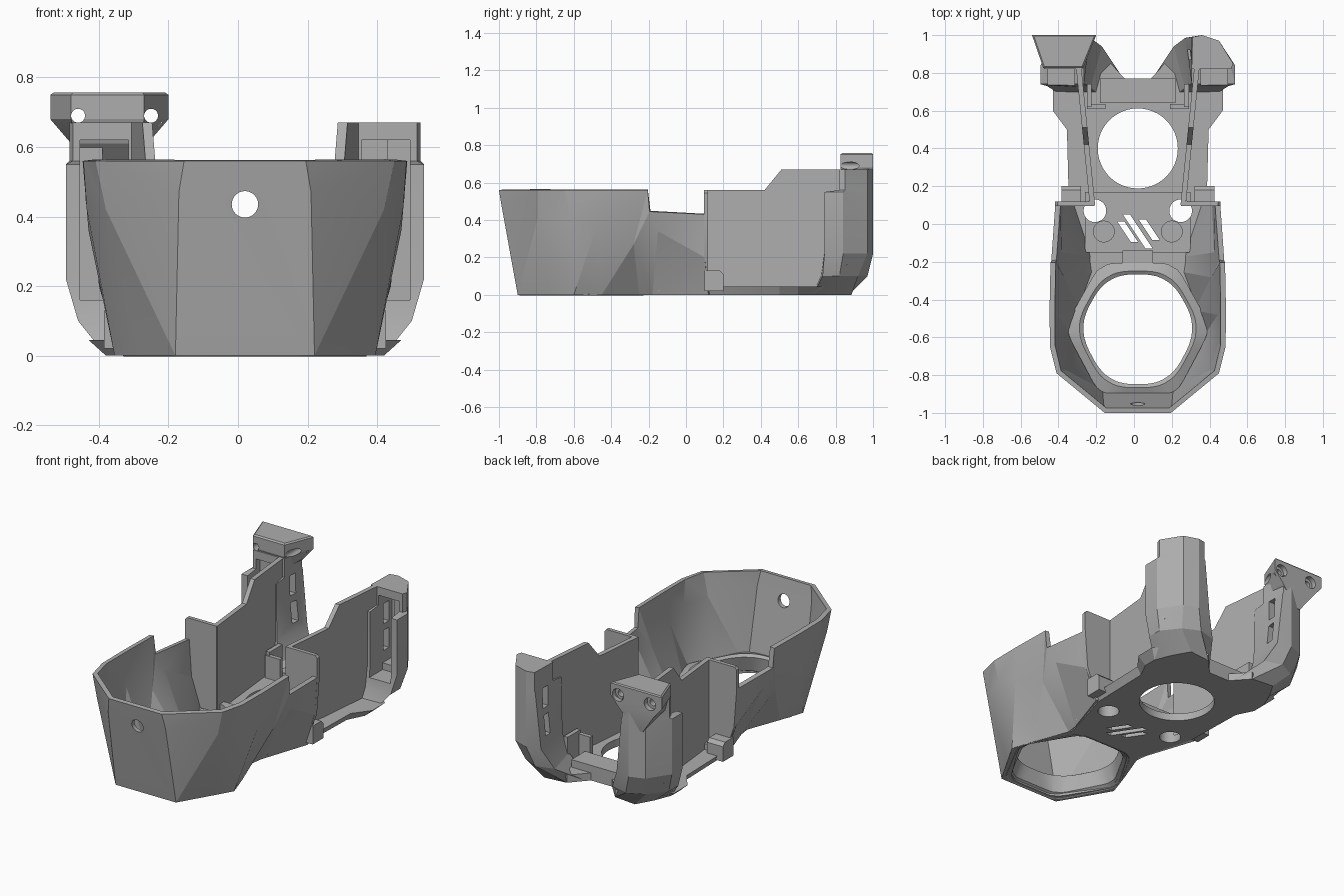
import bpy, bmesh
from math import pi
from mathutils import Vector

cube = bpy.data.objects.get("Cube")
if cube:
    bpy.data.objects.remove(cube)

CX = 0.02  # the body's centre line
mat = bpy.data.materials.new("grey plastic")
mat.use_nodes = True
GREY = (0.42, 0.42, 0.42, 1)
mat.diffuse_color = GREY
mat.node_tree.nodes["Principled BSDF"].inputs["Base Color"].default_value = GREY


def finish(bm, name):
    me = bpy.data.meshes.new(name)
    bm.to_mesh(me)
    bm.free()
    ob = bpy.data.objects.new(name, me)
    bpy.context.collection.objects.link(ob)
    me.materials.append(mat)
    return ob


def apply(ob, kind, **settings):
    m = ob.modifiers.new(kind, kind)
    for key, value in settings.items():
        setattr(m, key, value)
    bpy.context.view_layer.objects.active = ob
    bpy.ops.object.modifier_apply(modifier=m.name)


def cut(ob, cutter):
    cutter.hide_render = True
    apply(ob, "BOOLEAN", operation="DIFFERENCE", object=cutter, solver="EXACT")
    bpy.data.objects.remove(cutter)


def loft(name, rings, closed=True, caps=True):
    """Skin rings of equal point count."""
    bm = bmesh.new()
    vs = [[bm.verts.new(p) for p in ring] for ring in rings]
    n = len(vs[0])
    for a, b in zip(vs, vs[1:]):
        for i in range(n if closed else n - 1):
            j = (i + 1) % n
            bm.faces.new((a[i], a[j], b[j], b[i]))
    if caps:
        bm.faces.new(vs[0])
        bm.faces.new(vs[-1])
        bmesh.ops.recalc_face_normals(bm, faces=bm.faces[:])
    return finish(bm, name)


def prism(name, pts, lo, hi, axis=2):
    """Extrude a 2D outline along an axis."""
    def place(p, h):
        q = list(p)
        q.insert(axis, h)
        return q
    return loft(name, [[place(p, lo) for p in pts], [place(p, hi) for p in pts]])


def box(name, x0, x1, y0, y1, z0, z1):
    return prism(name, [(x0, y0), (x1, y0), (x1, y1), (x0, y1)], z0, z1)


def cylinder(name, centre, r, depth, axis="Z"):
    rot = (pi / 2, 0, 0) if axis == "Y" else (0, 0, 0)
    bpy.ops.mesh.primitive_cylinder_add(vertices=48, radius=r, depth=depth, location=centre, rotation=rot)
    ob = bpy.context.object
    ob.name = name
    ob.data.materials.append(mat)
    return ob


def both(half):
    """Mirror a half outline, front to back, into a closed loop."""
    return [(CX + u, y) for u, y in half] + [(CX - u, y) for u, y in reversed(half)]


def round_corners(pts, t, steps=3):
    for _ in range(steps):
        new = []
        for p, q in zip(pts, pts[1:] + pts[:1]):
            p, q = Vector(p), Vector(q)
            new += [p.lerp(q, t), p.lerp(q, 1 - t)]
        pts = new
    return [tuple(p) for p in pts]


# Faceted front tub, open at the back
top = [(.175, -1, .56), (.43, -.79, .56), (.465, -.65, .56), (.467, -.45, .56),
       (.462, -.205, .56), (.458, -.195, .445), (.437, .1, .43)]
mid = [(.19, -.985, .47), (.40, -.79, .42), (.455, -.62, .42), (.45, -.48, .36),
       (.415, -.28, .27), (.43, -.15, .34), (.42, .1, .2)]
low = [(.2, -.9, 0), (.30, -.73, 0), (.375, -.6, 0), (.325, -.45, 0),
       (.25, -.25, 0), (.26, -.18, 0), (.36, .12, 0)]


def strip(row):
    return [(CX - u, y, z) for u, y, z in reversed(row)] + [(CX + u, y, z) for u, y, z in row]


tub = loft("front_tub", [strip(low), strip(mid), strip(top)], closed=False, caps=False)
bm = bmesh.new()
bm.from_mesh(tub.data)
bm.normal_update()
bm.faces.ensure_lookup_table()
if bm.faces[len(low) - 1].normal.y > 0:
    bmesh.ops.reverse_faces(bm, faces=bm.faces[:])
bmesh.ops.triangulate(bm, faces=bm.faces[:])
bm.to_mesh(tub.data)
bm.free()
apply(tub, "SOLIDIFY", thickness=.028, offset=-1)
cut(tub, cylinder("cutter", (CX, -.96, .435), .038, .3, "Y"))

# Base plate with a flared edge
base_low = [(.2, -.9), (.37, -.6), (.24, -.22), (.34, .12), (.35, .5), (.40, .6), (.40, .68),
            (.33, .8), (.16, .87), (.07, .77)]
base_top = [(.2, -.89), (.375, -.6), (.25, -.22), (.365, .12), (.375, .5), (.45, .6), (.45, .72),
            (.34, .8), (.16, .87), (.07, .77)]
base = loft("base_plate", [[(x, y, 0) for x, y in both(base_low)],
                           [(x, y, .045) for x, y in both(base_top)]])
deck = box("centre_deck", CX - .28, CX + .28, -.15, .17, .02, .08)
hexagon = both([(.16, -.87), (.36, -.55), (.17, -.23)])
cut(base, prism("cutter", round_corners(hexagon, .1), -.1, .2))
cut(base, cylinder("cutter", (CX, .4, 0), .212, .5))
for part in (base, deck):
    for s in (-1, 1):
        cut(part, cylinder("cutter", (CX + s * .227, .07, 0), .06, .5))
    for dx, dy, h in ((-.055, -.04, .6), (.0, -.04, 1), (.06, -.03, .6)):
        a, b = (CX + dx - .06 * h, dy + .09 * h), (CX + dx + .06 * h, dy - .09 * h)
        cut(part, prism("cutter", [(a[0] - .019, a[1]), (a[0] + .019, a[1]),
                                   (b[0] + .019, b[1]), (b[0] - .019, b[1])], -.1, .2))
for s in (-1, 1):
    cut(deck, cylinder("cutter", (CX + s * .18, -.04, .09), .055, .06))
box("deck_tab", CX - .08, CX + .08, -.25, -.14, .02, .1)
box("rear_bar", CX - .2, CX + .2, .64, .77, .02, .09)

# Funnel around the front opening
inner = both([(.17, -.86), (.335, -.55), (.17, -.255)])


def funnel_ring(k, z, t):
    return [(CX + (x - CX) * k, -.55 + (y + .55) * k, z) for x, y in round_corners(inner, t)]


funnel = loft("front_funnel", [funnel_ring(1.1, .0, .1), funnel_ring(1, .02, .12), funnel_ring(.97, .11, .22),
                               funnel_ring(1.02, .12, .2), funnel_ring(1.16, .1, .12)], caps=False)
apply(funnel, "SOLIDIFY", thickness=.006, offset=0)

# Parts repeated on both sides
post_rings = [
    (0, [(.2, .68), (.09, .79), (.16, .87), (.3, .885), (.36, .78), (.40, .68)]),
    (.1, [(.25, .72), (.19, .94), (.3, .97), (.40, .92), (.48, .82), (.48, .73)]),
    (.22, [(.28, .74), (.25, .985), (.34, 1), (.43, .97), (.515, .84), (.515, .74)]),
    (.55, [(.285, .74), (.285, .99), (.34, 1), (.43, .97), (.515, .84), (.515, .74)]),
    (.56, [(.285, .82), (.29, .99), (.34, 1), (.43, .97), (.505, .85), (.495, .82)]),
    (.67, [(.285, .82), (.29, .99), (.34, 1), (.43, .97), (.505, .85), (.495, .82)])]

for s, side in ((1, "left"), (-1, "right")):
    def X(u):
        return CX + s * u

    # Stepped side panel, leaning outward towards the rear
    outline = [(.1, .03), (.84, .03), (.84, .67), (.51, .67), (.42, .56), (.1, .56)]

    def lean(off):
        return [(X(.226 + off + (y - .1) * .1), y, z) for y, z in outline]
    loft(side + "_side_panel", [lean(0), lean(.028)])

    # Bulkhead closing the tub beside the panel
    prism(side + "_bulkhead", [(X(u), z) for u, z in (
        (.23, .03), (.36, .03), (.42, .2), (.438, .43), (.438, .545), (.425, .56), (.23, .56))],
        .095, .118, axis=1)
    prism(side + "_step", [(y, z) for y, z in ((.1, .02), (.2, .02), (.2, .11), (.18, .13), (.1, .13))],
          X(.30), X(.405), axis=0)

    # Hollow rear post with a front window and inner slots
    post = loft(side + "_rear_post", [[(X(u), y, z) for u, y in ring] for z, ring in post_rings])
    cut(post, box("cutter", X(.335), X(.475), .6, .86, .16, .62))
    cut(post, box("cutter", X(.335), X(.41), .6, .95, .2, .62))
    for z in (.27, .43):
        cut(post, box("cutter", X(.1), X(.37), .87, .92, z, z + .12))

    # Small clip standing beside the rear bar
    box(side + "_clip", X(.17), X(.27), .61, .635, .03, .18)
    box(side + "_clip_wall", X(.245), X(.27), .62, .74, .03, .2)

# Flared head on the right post
head = loft("right_post_head", [
    [(x, y, .5) for x, y in ((-.36, .98), (-.40, .98), (-.40, .95), (-.36, .95))],
    [(x, y, .61) for x, y in ((-.26, 1), (-.48, 1), (-.47, .85), (-.27, .85))],
    [(x, y, .68) for x, y in ((-.2, 1), (-.54, 1), (-.48, .825), (-.27, .825))],
    [(x, y, .75) for x, y in ((-.2, 1), (-.54, 1), (-.48, .825), (-.27, .825))],
    [(x, y, .757) for x, y in ((-.21, .995), (-.53, .995), (-.475, .835), (-.275, .835))]])
for x in (-.25, -.46):
    cut(head, cylinder("cutter", (x, .93, .69), .02, .4, "Y"))
    cut(head, cylinder("cutter", (x, 1, .69), .037, .06, "Y"))

# Smooth gentle curves, keep the facets crisp
for ob in list(bpy.context.scene.objects):
    if ob.type == "MESH":
        bpy.ops.object.select_all(action="DESELECT")
        ob.select_set(True)
        bpy.context.view_layer.objects.active = ob
        bpy.ops.object.shade_smooth_by_angle(angle=.3)
